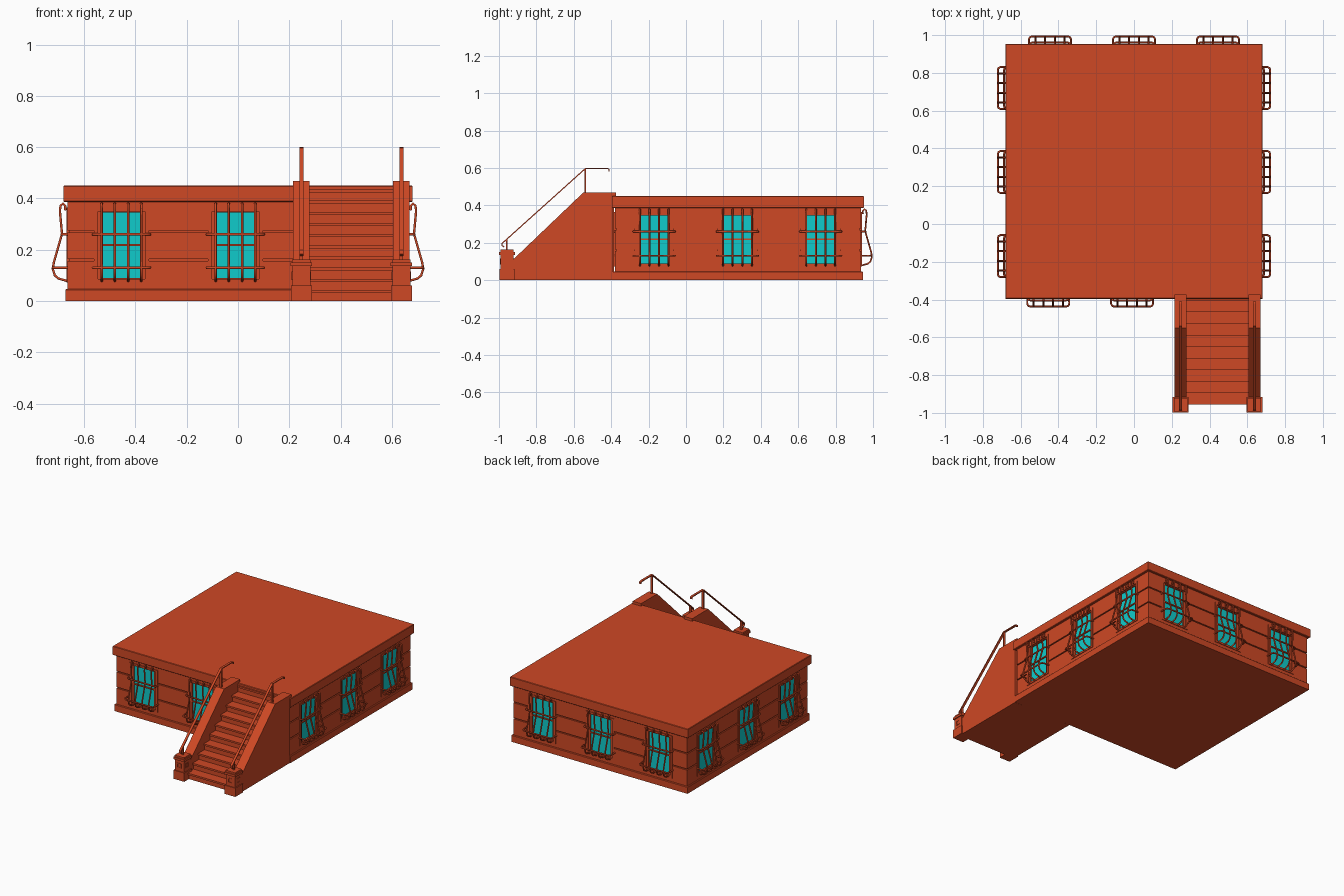
import bpy, bmesh
from math import pi, cos, sin
from mathutils import Vector, Matrix

if "Cube" in bpy.data.objects:
    bpy.data.objects.remove(bpy.data.objects["Cube"])


def material(name, rgb):
    m = bpy.data.materials.new(name)
    m.use_nodes = True
    m.diffuse_color = (*rgb, 1)
    m.node_tree.nodes["Principled BSDF"].inputs["Base Color"].default_value = (*rgb, 1)
    return m


RED = material("brick red", (0.62, 0.065, 0.018))
TEAL = material("teal glass", (0.005, 0.6, 0.6))

# Wall planes of the building
HX, Y0, Y1 = 0.664, -0.38, 0.936
YC, HY = (Y0 + Y1) / 2, (Y1 - Y0) / 2


def add_object(name, mesh, mat):
    mesh.materials.clear()
    mesh.materials.append(mat)
    ob = bpy.data.objects.new(name, mesh)
    bpy.context.collection.objects.link(ob)
    return ob


def bm_mesh(name, bm):
    bmesh.ops.recalc_face_normals(bm, faces=bm.faces)
    mesh = bpy.data.meshes.new(name)
    bm.to_mesh(mesh)
    bm.free()
    return mesh


def add_box(bm, x0, x1, y0, y1, z0, z1, matrix=Matrix()):
    size = Matrix.Diagonal((x1 - x0, y1 - y0, z1 - z0, 1))
    place = Matrix.Translation(((x0 + x1) / 2, (y0 + y1) / 2, (z0 + z1) / 2))
    bmesh.ops.create_cube(bm, size=1, matrix=matrix @ place @ size)


def boxes(name, dims, mat):
    bm = bmesh.new()
    for d in dims:
        add_box(bm, *d)
    return add_object(name, bm_mesh(name, bm), mat)


def block_stack(name, steps, mat):
    """Rectangular building body from (outset, z) rings."""
    bm = bmesh.new()
    rings = []
    for o, z in steps:
        rings.append([bm.verts.new((sx * (HX + o), YC + sy * (HY + o), z))
                      for sx, sy in ((-1, -1), (1, -1), (1, 1), (-1, 1))])
    for a, b in zip(rings, rings[1:]):
        for i in range(4):
            j = (i + 1) % 4
            bm.faces.new((a[i], a[j], b[j], b[i]))
    bm.faces.new(rings[0])
    bm.faces.new(rings[-1])
    return add_object(name, bm_mesh(name, bm), mat)


def extrude_x(name, profile, x0, x1, mat):
    """Side profile of (y, z) points extruded along x."""
    bm = bmesh.new()
    face = bm.faces.new([bm.verts.new((x0, y, z)) for y, z in profile])
    new = bmesh.ops.extrude_face_region(bm, geom=[face])["geom"]
    bmesh.ops.translate(bm, vec=(x1 - x0, 0, 0),
                        verts=[v for v in new if isinstance(v, bmesh.types.BMVert)])
    return add_object(name, bm_mesh(name, bm), mat)


def tube_mesh(name, paths, radius):
    cu = bpy.data.curves.new(name, "CURVE")
    cu.dimensions = "3D"
    cu.bevel_depth, cu.bevel_resolution, cu.use_fill_caps = radius, 1, True
    for path in paths:
        sp = cu.splines.new("POLY")
        sp.points.add(len(path) - 1)
        for p, co in zip(sp.points, path):
            p.co = (*co, 1)
    tmp = bpy.data.objects.new(name, cu)
    bpy.context.collection.objects.link(tmp)
    mesh = bpy.data.meshes.new_from_object(
        tmp.evaluated_get(bpy.context.evaluated_depsgraph_get()))
    bpy.data.objects.remove(tmp)
    return mesh


# Window placements: local -y points out of the wall
spots = [("front", Matrix.Translation((x, Y0, 0))) for x in (-0.454, -0.01)]
for t in (-0.445, 0, 0.445):
    spots.append(("back", Matrix.Translation((t, Y1, 0)) @ Matrix.Rotation(pi, 4, "Z")))
    for side, s in (("left", 1), ("right", -1)):
        spots.append((side, Matrix.Translation((s * HX, YC - 0.003 + t, 0))
                      @ Matrix.Rotation(s * pi / 2, 4, "Z")))

# Building body: plinth, grooved walls, flat roof slab
block_stack("plinth", [(0.009, 0), (0.009, 0.044), (0.006, 0.047)], RED)
G = 0.008
walls = block_stack("walls", [(0, 0.04), (0, 0.157), (-G, 0.157), (-G, 0.165), (0, 0.165),
                              (0, 0.268), (-G, 0.268), (-G, 0.276), (0, 0.276), (0, 0.39)], RED)
block_stack("roof_slab", [(0.013, 0.387), (0.016, 0.39), (0.016, 0.447), (0.013, 0.45)], RED)

# Window openings cut into the walls
bm = bmesh.new()
for _, m in spots:
    add_box(bm, -0.1, 0.1, -0.05, 0.02, 0.08, 0.355, m)
cutter = add_object("window_cutter", bm_mesh("window_cutter", bm), RED)
cutter.hide_render = True
mod = walls.modifiers.new("openings", "BOOLEAN")
mod.operation, mod.solver, mod.object = "DIFFERENCE", "EXACT", cutter
cut = bpy.data.meshes.new_from_object(
    walls.evaluated_get(bpy.context.evaluated_depsgraph_get()))
walls.modifiers.clear()
walls.data = cut
bpy.data.objects.remove(cutter)

# Shared window parts: frame, sash, glass, bulging grille
W, F = 0.078, 0.107
frame = boxes("window_frame", [
    (-F, -W - 0.014, -0.004, 0.02, 0.072, 0.364), (W + 0.014, F, -0.004, 0.02, 0.072, 0.364),
    (-F, F, -0.004, 0.02, 0.35, 0.364), (-F, F, -0.004, 0.02, 0.072, 0.086),
    (-W - 0.016, -W, 0.003, 0.02, 0.08, 0.355), (W, W + 0.016, 0.003, 0.02, 0.08, 0.355),
    (-W, W, 0.003, 0.02, 0.345, 0.355), (-W, W, 0.003, 0.02, 0.08, 0.09),
    (-W, W, 0.005, 0.02, 0.214, 0.222)], RED)
glass = boxes("window_glass", [(-W, W, 0.012, 0.018, 0.088, 0.348)], TEAL)

bulge = [(0.01, 0.354), (0.009, 0.37), (0.018, 0.38), (0.028, 0.372), (0.03, 0.35),
         (0.022, 0.262), (0.054, 0.15), (0.058, 0.125), (0.05, 0.1), (0.036, 0.088), (0, 0.078)]
bars = [[(x, -o, z) for o, z in bulge] for x in (-0.077, -0.026, 0.026, 0.077)]
for z, out in ((0.26, 0.024), (0.13, 0.057)):
    half = [(0.111, 0.005), (0.111, -out + 0.014), (0.106, -out + 0.004), (0.096, -out)]
    bars.append([(-x, y, z) for x, y in half] + [(x, y, z) for x, y in reversed(half)])
grille_mesh = tube_mesh("window_grille", bars, 0.0052)
parts = [("frame", frame.data, RED), ("glass", glass.data, TEAL), ("grille", grille_mesh, RED)]
bpy.data.objects.remove(frame)
bpy.data.objects.remove(glass)
for i, (side, m) in enumerate(spots):
    for label, mesh, mat in parts:
        add_object(f"{side}_window_{label}_{i + 1}", mesh, mat).matrix_world = m

# Staircase with overhanging treads
N, RUN, RISE, START = 10, 0.061, 0.0435, -0.955
profile = [(START + 0.008, 0)]
for i in range(N):
    y, z = START + RUN * i, RISE * (i + 1)
    profile += [(y + 0.008, z - 0.012), (y, z - 0.012), (y, z), (y + RUN + 0.008, z)]
profile[-1] = (-0.385, RISE * N)
profile.append((-0.385, 0))
extrude_x("stair_steps", profile, 0.27, 0.612, RED)

for side, x in (("right", 0.247), ("left", 0.637)):
    # Sloping side wall with a raised landing block
    extrude_x(side + "_stair_wall",
              [(-0.93, 0), (-0.93, 0.105), (-0.55, 0.468), (-0.374, 0.468),
               (-0.374, 0.39), (-0.39, 0.39), (-0.39, 0)], x - 0.032, x + 0.032, RED)

    # Newel post: foot, shaft, two-step cap
    yc = -0.957
    boxes(side + "_newel_post",
          [(x - h, x + h, yc - h, yc + h, a, b) for h, a, b in
           ((0.041, 0, 0.06), (0.035, 0.06, 0.136), (0.042, 0.136, 0.151), (0.036, 0.151, 0.163))],
          RED)

    # Raised square borders on the post's four faces
    bm = bmesh.new()
    for k in range(4):
        m = Matrix.Translation((x, yc, 0.099)) @ Matrix.Rotation(k * pi / 2, 4, "Z")
        for s in (-1, 1):
            a, b = sorted((s * 0.011, s * 0.016))
            add_box(bm, a, b, -0.038, -0.034, -0.016, 0.016, m)
            add_box(bm, -0.016, 0.016, -0.038, -0.034, a, b, m)
    add_object(side + "_post_panel", bm_mesh("post_panel", bm), RED)

    # Flat handrail with hooked ends, on two uprights
    rail = [(-0.972, 0.178), (-0.985, 0.186), (-0.983, 0.197), (-0.538, 0.597),
            (-0.42, 0.597), (-0.412, 0.594), (-0.412, 0.582)]
    pts = [Vector(p) for p in rail]
    top, low = [], []
    for i, p in enumerate(pts):
        d = (pts[min(i + 1, len(pts) - 1)] - pts[max(i - 1, 0)]).normalized()
        n = Vector((-d.y, d.x)) * 0.003
        top.append(p + n)
        low.append(p - n)
    extrude_x(side + "_handrail", top + low[::-1], x - 0.008, x + 0.008, RED)
    boxes(side + "_rail_uprights",
          [(x - 0.007, x + 0.007, -0.962, -0.954, 0.16, 0.22),
           (x - 0.007, x + 0.007, -0.542, -0.534, 0.46, 0.598)], RED)
